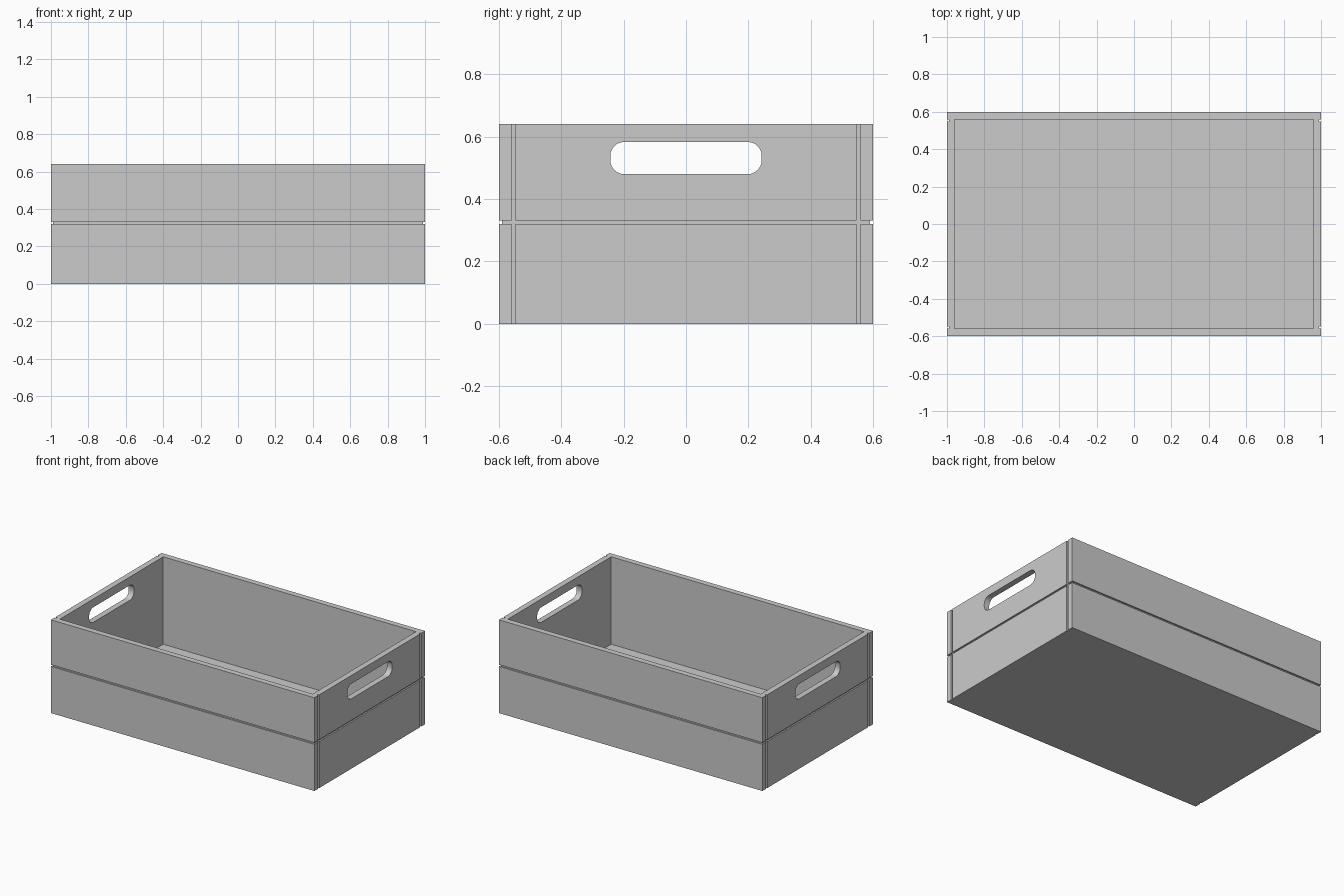
import bpy, bmesh
from mathutils import Matrix

cube = bpy.data.objects.get("Cube")
if cube:
    bpy.data.objects.remove(cube, do_unlink=True)

LENGTH, WIDTH, HEIGHT, WALL = 2.0, 1.2, 0.64, 0.04
DEPTH = 0.01                      # groove depth

grey = bpy.data.materials.new("light_grey")
grey.use_nodes = True
grey.diffuse_color = (0.6, 0.6, 0.6, 1)
grey.node_tree.nodes["Principled BSDF"].inputs["Base Color"].default_value = (0.6, 0.6, 0.6, 1)


def box(name, low, high, round_x=0):
    """Box between two corners, optionally rounding the edges along x."""
    size = [b - a for a, b in zip(low, high)]
    mid = [(a + b) / 2 for a, b in zip(low, high)]
    bm = bmesh.new()
    bmesh.ops.create_cube(bm, size=1, matrix=Matrix.Translation(mid) @ Matrix.Diagonal((*size, 1)))
    if round_x:
        edges = [e for e in bm.edges if abs(e.verts[0].co.x - e.verts[1].co.x) > 0.01]
        bmesh.ops.bevel(bm, geom=edges, offset=round_x, segments=8, profile=0.5, affect='EDGES')
    mesh = bpy.data.meshes.new(name)
    bm.to_mesh(mesh)
    bm.free()
    obj = bpy.data.objects.new(name, mesh)
    bpy.context.scene.collection.objects.link(obj)
    return obj


# Solid crate body
x, y = LENGTH / 2, WIDTH / 2
crate = box("crate_body", (-x, -y, 0), (x, y, HEIGHT))
crate.data.materials.append(grey)

# Inner cavity and the hand slot through both ends
cutters = [
    box("cavity_cutter", (-x + WALL, -y + WALL, WALL), (x - WALL, y - WALL, 1)),
    box("handle_cutter", (-2, -0.243, 0.48), (2, 0.243, 0.583), 0.045),
]
for s in (-1, 1):
    # Horizontal board seam on each long side and each end
    ya, yb = sorted((s * (y - DEPTH), s * (y + 0.1)))
    cutters.append(box("side_seam_cutter", (-2, ya, 0.32), (2, yb, 0.332)))
    xa, xb = sorted((s * (x - DEPTH), s * (x + 0.1)))
    cutters.append(box("end_seam_cutter", (xa, -1, 0.32), (xb, 1, 0.332)))
    # Upright joint grooves near the corners of each end
    for t in (-1, 1):
        ga, gb = sorted((t * 0.547, t * 0.559))
        cutters.append(box("joint_cutter", (xa, ga, -1), (xb, gb, 1)))

for cutter in cutters:
    cutter.hide_render = True
    mod = crate.modifiers.new(cutter.name, 'BOOLEAN')
    mod.operation = 'DIFFERENCE'
    mod.solver = 'EXACT'
    mod.object = cutter

# Bake the cuts and remove the cutters
bpy.context.view_layer.update()
baked = bpy.data.meshes.new_from_object(crate.evaluated_get(bpy.context.evaluated_depsgraph_get()))
crate.modifiers.clear()
crate.data = baked
baked.materials.clear()
baked.materials.append(grey)
for poly in baked.polygons:
    poly.material_index = 0
for cutter in cutters:
    bpy.data.objects.remove(cutter, do_unlink=True)

# Smooth slot corners, crisp edges elsewhere
bpy.ops.object.select_all(action='DESELECT')
crate.select_set(True)
bpy.context.view_layer.objects.active = crate
bpy.ops.object.shade_smooth_by_angle(angle=0.6)
